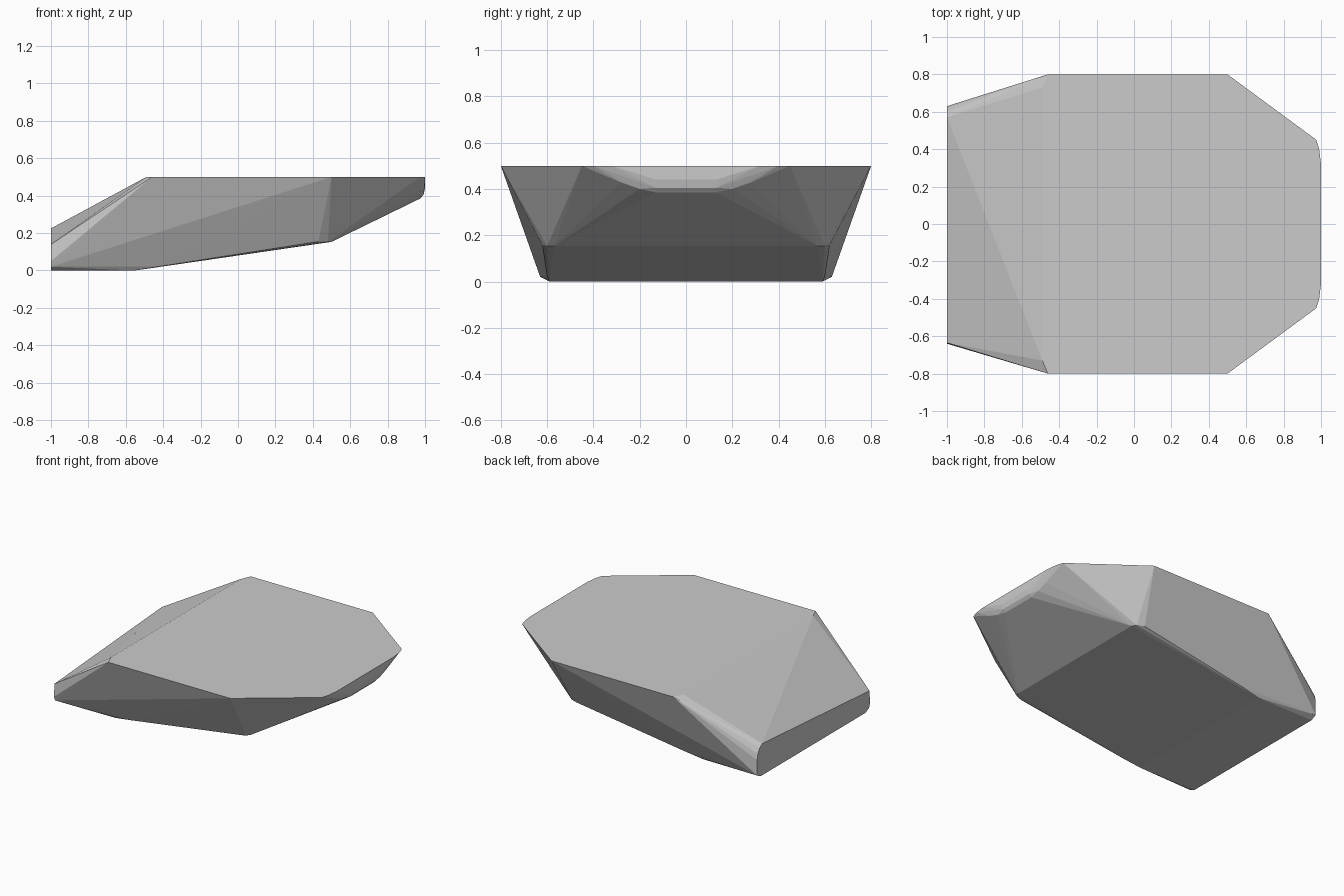
import bpy
import bmesh

# Points present on both sides of the hull (x, half width, z)
paired = [
    # flat top outline
    (-0.46, 0.80, 0.50), (-0.49, 0.73, 0.50), (0.50, 0.80, 0.50),
    (0.975, 0.45, 0.50), (0.99, 0.40, 0.50), (1.00, 0.32, 0.50),
    # rounded nose
    (1.00, 0.13, 0.44), (0.992, 0.13, 0.405), (0.975, 0.13, 0.385),
    (0.978, 0.20, 0.40), (0.977, 0.28, 0.428),
    # belly corners at the break
    (0.50, 0.57, 0.153), (0.48, 0.60, 0.153), (0.43, 0.62, 0.155),
    # flat base and its bevelled edge
    (-0.55, 0.59, 0.0), (-0.42, 0.60, 0.022),
    (-1.00, 0.59, 0.0), (-1.00, 0.63, 0.02),
]
# Blunt tail is higher on the back side than on the front side
tail = [
    (-1.00, 0.57, 0.225), (-1.00, 0.60, 0.205), (-1.00, 0.62, 0.17),
    (-1.00, 0.63, 0.13),
    (-1.00, -0.635, 0.14), (-1.00, -0.64, 0.05),
]

# Faceted hull
bm = bmesh.new()
for x, y, z in paired:
    for side in (-1, 1):
        bm.verts.new((x, side * y, z))
for p in tail:
    bm.verts.new(p)
bmesh.ops.convex_hull(bm, input=bm.verts[:])
loose = [v for v in bm.verts if not v.link_faces]
bmesh.ops.delete(bm, geom=loose, context='VERTS')
bmesh.ops.dissolve_limit(bm, angle_limit=0.01, verts=bm.verts[:], edges=bm.edges[:])
bmesh.ops.recalc_face_normals(bm, faces=bm.faces[:])

mesh = bpy.data.meshes.new("faceted_hull")
bm.to_mesh(mesh)
bm.free()
bpy.context.collection.objects.link(bpy.data.objects.new("faceted_hull", mesh))
